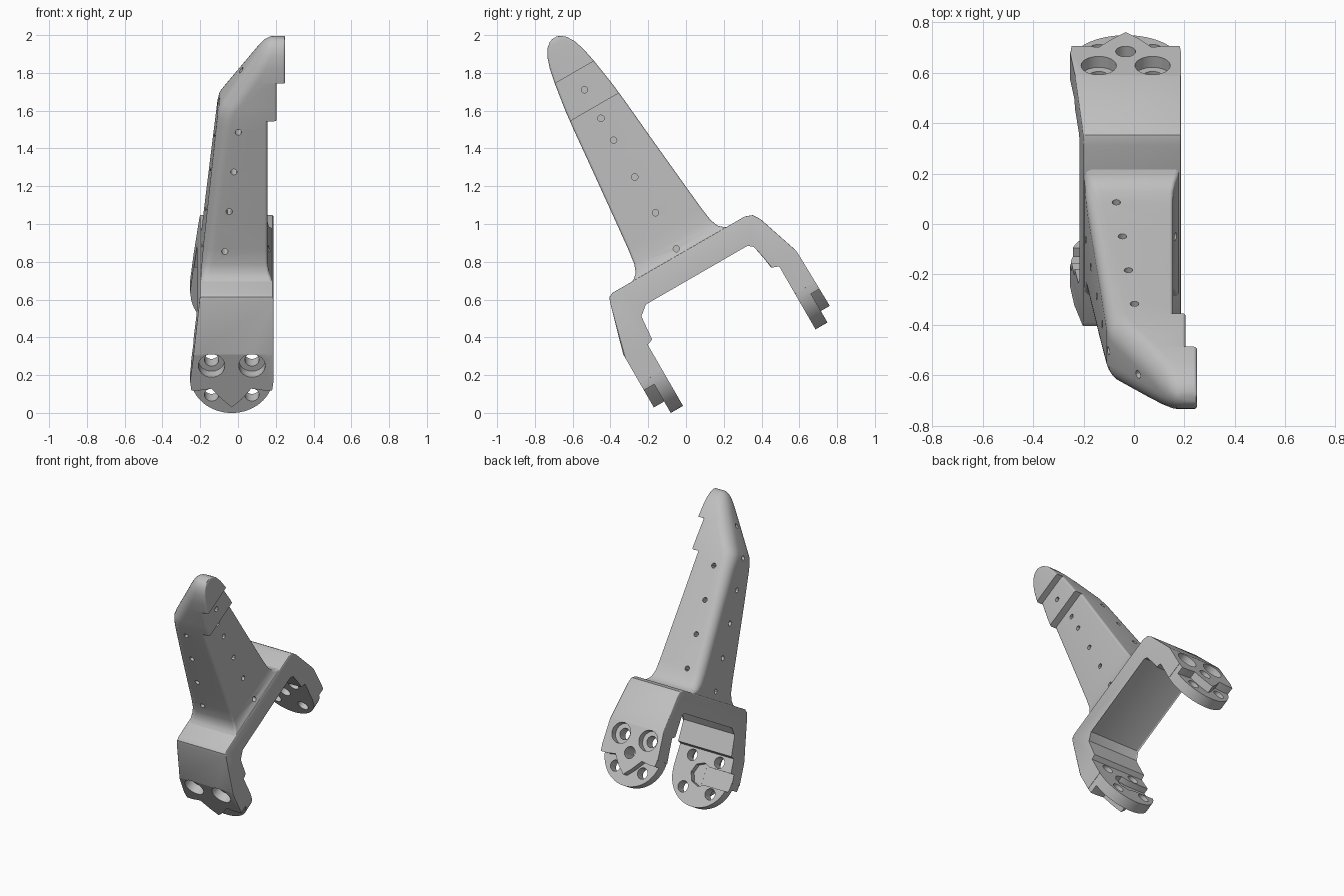
import bpy, bmesh, math
from mathutils import Matrix, Vector

cube = bpy.data.objects.get("Cube")
if cube:
    bpy.data.objects.remove(cube, do_unlink=True)

grey = bpy.data.materials.new("plain grey")
grey.use_nodes = True
colour = (0.52, 0.52, 0.52, 1)
grey.diffuse_color = colour
grey.node_tree.nodes["Principled BSDF"].inputs["Base Color"].default_value = colour


# Parts are built upright as (x, u, w), then tilted about x at the end
def finish_mesh(bm, name):
    bmesh.ops.recalc_face_normals(bm, faces=bm.faces[:])
    mesh = bpy.data.meshes.new(name)
    bm.to_mesh(mesh)
    bm.free()
    mesh.materials.append(grey)
    ob = bpy.data.objects.new(name, mesh)
    bpy.context.collection.objects.link(ob)
    return ob


def loft(rings, name):
    bm = bmesh.new()
    loops = [[bm.verts.new(p) for p in ring] for ring in rings]
    for a, b in zip(loops, loops[1:]):
        for i in range(len(a)):
            j = (i + 1) % len(a)
            bm.faces.new((a[i], a[j], b[j], b[i]))
    bm.faces.new(loops[0])
    bm.faces.new(loops[-1])
    return finish_mesh(bm, name)


def prism_u(points, u0, u1):
    """Outline in (x, w) extruded along u."""
    return loft([[(x, u, w) for x, w in points] for u in (u0, u1)], "cutter")


def circle(x, w, r, n=24):
    return [(x + r * math.cos(math.tau * i / n), w + r * math.sin(math.tau * i / n))
            for i in range(n)]


def rect(x0, x1, w0, w1):
    return [(x0, w0), (x1, w0), (x1, w1), (x0, w1)]


def boolean(ob, cutter, op="DIFFERENCE"):
    cutter.hide_render = True
    mod = ob.modifiers.new("cut", "BOOLEAN")
    mod.operation, mod.object, mod.solver = op, cutter, "EXACT"
    bpy.context.view_layer.objects.active = ob
    bpy.ops.object.modifier_apply(modifier=mod.name)
    bpy.data.objects.remove(cutter, do_unlink=True)


# Yoke bracket: U-shaped profile with one slanted side
outer = [(-.133, 0), (-.133, .435), (-.055, .71), (-.045, .733), (-.02, .745),
         (.79, .745), (.83, .73), (.855, .69), (.935, .45), (.945, 0)]
inner = [(.815, 0), (.815, .425), (.775, .44), (.757, .585), (.727, .61),
         (.1, .61), (.052, .57), (.039, .425), (.005, .415), (.005, 0)]
profile = outer + inner


def slant(w):
    return -.2 - (.745 - w) * .112


bm = bmesh.new()
sides = [[bm.verts.new((slant(w) if s < 0 else .187, u, w)) for u, w in profile]
         for s in (-1, 1)]
bm.faces.new(sides[0])
bm.faces.new(sides[1])
for i in range(len(profile)):
    j = (i + 1) % len(profile)
    bm.faces.new((sides[0][i], sides[0][j], sides[1][j], sides[1][i]))
rim = [e for e in bm.edges if all(v.co.z > .43 for v in e.verts)
       and (e.verts[0].co.x > 0) == (e.verts[1].co.x > 0)]
bmesh.ops.bevel(bm, geom=rim, offset=.02, segments=3, profile=.5,
                affect="EDGES", clamp_overlap=True)
bracket = finish_mesh(bm, "yoke_bracket")

# Rounded leg ends
CX, CW, R = -.033, .258, .218
arc = [(CX + R * math.cos(a), CW + R * math.sin(a))
       for a in (math.pi * (1 + i / 32) for i in range(33))]
boolean(bracket, prism_u(arc + [(.4, CW + .01), (.4, 1), (-.4, 1), (-.4, CW + .01)], -.5, 1.5),
        "INTERSECT")

# Stepped outer layer, with a pointed tongue between the lower holes
tongue = [(-.4, .215), (-.2, .215), (-.14, .225), (-.085, .16), (CX, .11),
          (.02, .16), (.07, .225), (.13, .215), (.4, .215), (.4, -.2), (-.4, -.2)]
for step, far in ((-.07, -.4), (.888, 1.2)):
    boolean(bracket, prism_u(tongue, step, far))
    for dx in (-.107, .107):
        boolean(bracket, prism_u(circle(CX + dx, CW + .107, .07), step, far))

# Screw holes through both legs
for dx in (-.107, .107):
    for dw in (-.107, .107):
        boolean(bracket, prism_u(circle(CX + dx, CW + dw, .038), -.5, 1.5))

# Centre hole in the rear leg, slotted pocket in the front leg
boolean(bracket, prism_u(circle(CX, CW, .04), .5, 1.5))
boolean(bracket, prism_u(circle(CX, CW, .08, 8), -.035, .3))
boolean(bracket, prism_u(rect(-.5, CX, CW - .06, CW + .06), -.0355, .3))


# Arm: rounded sections stacked upwards, with two steps on the flat side
def section(w, half, x0, x1, r):
    mid = .39
    r = min(r, half * .95, (x1 - x0) * .7)
    q = min(.014, half * .4, (x1 - x0) * .2)
    ring = []
    corners = ((x1 - q, half - q, q, 0), (x0 + r, half - r, r, 1),
               (x0 + r, r - half, r, 2), (x1 - q, q - half, q, 3))
    for cx, cu, rad, quarter in corners:
        for i in range(8):
            a = math.pi / 2 * (quarter + i / 7)
            ring.append((cx + rad * math.cos(a), mid + cu + rad * math.sin(a), w))
    return ring


stations = [(.735, .31, -.197, .182, .03), (.752, .275, -.196, .174, .035),
            (.775, .25, -.194, .163, .045), (.82, .233, -.19, .156, .055),
            (.9, .222, -.183, .155, .06), (1.04, .208, -.169, .155, .06),
            (1.35, .178, -.138, .155, .065), (1.6, .155, -.113, .155, .075),
            (1.644, .15, -.109, .155, .08), (1.644, .15, -.109, .205, .08),
            (1.69, .145, -.1, .205, .085), (1.72, .141, -.083, .205, .09),
            (1.857, .12, .008, .205, .09), (1.857, .12, .008, .25, .09),
            (1.94, .103, .063, .25, .085), (2.0, .083, .102, .25, .075),
            (2.04, .058, .132, .25, .055), (2.06, .034, .158, .25, .034),
            (2.068, .014, .175, .247, .014)]
arm = loft([section(*s) for s in stations], "tapered_arm")


# Small pin holes: blind from both sides, and straight through front to back
def pin(start, end):
    a, b = Vector(start), Vector(end)
    bm = bmesh.new()
    turn = (b - a).to_track_quat("Z", "Y").to_matrix().to_4x4()
    bmesh.ops.create_cone(bm, cap_ends=True, segments=12, radius1=.017, radius2=.017,
                          depth=(b - a).length, matrix=Matrix.Translation((a + b) / 2) @ turn)
    return finish_mesh(bm, "cutter")


for w in (.778, .998, 1.217, 1.442, 1.576, 1.75):
    boolean(arm, pin((.3, .39, w), (.1, .39, w)))
for w in (.8, 1.02, 1.25, 1.47, 1.68):
    boolean(arm, pin((-.3, .39, w), (slant(w) + .06, .39, w)))
boolean(arm, pin((-.08, .39, 1.94), (.07, .39, 1.83)))
for i in range(4):
    x, w = -.07 + .024 * i, .89 + .23 * i
    for s in (-1, 1):
        boolean(arm, pin((x, .39 + s * .4, w), (x, .39 + s * .1, w)))

# Tilt everything and smooth the rounded areas
tilt = Matrix.Rotation(math.radians(30), 4, "X")
for ob in (bracket, arm):
    ob.data.transform(tilt)
    bpy.ops.object.select_all(action="DESELECT")
    ob.select_set(True)
    bpy.context.view_layer.objects.active = ob
    bpy.ops.object.shade_smooth_by_angle(angle=math.radians(30))
